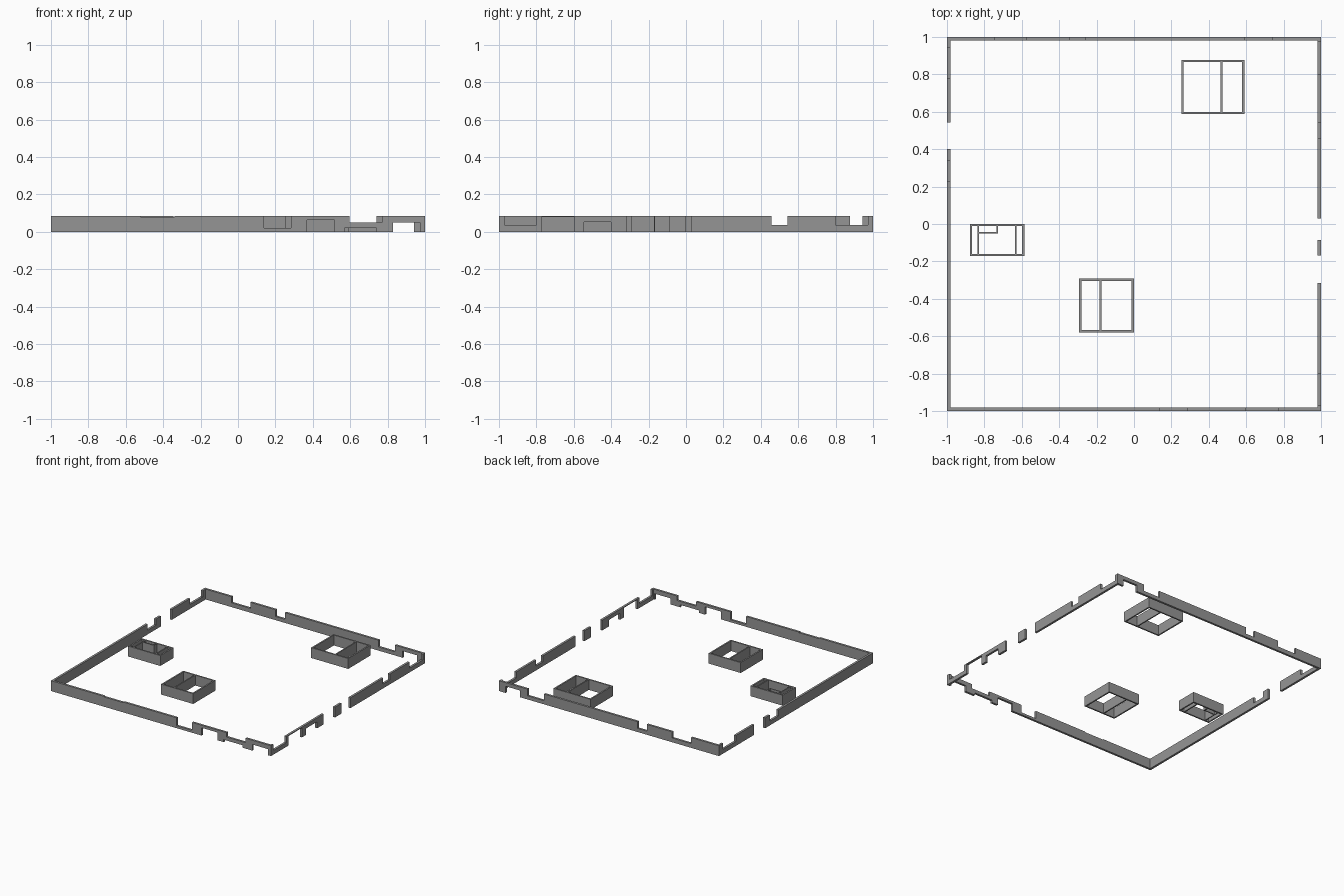
import bpy, bmesh

if "Cube" in bpy.data.objects:
    bpy.data.objects.remove(bpy.data.objects["Cube"])

H = 0.085      # wall height
T = 0.018      # boundary wall thickness
R = 0.012      # room wall thickness

# Dark grey shared by all walls
dark = bpy.data.materials.new("dark_grey")
dark.diffuse_color = (0.3, 0.3, 0.3, 1)
dark.use_nodes = True
dark.node_tree.nodes["Principled BSDF"].inputs["Base Color"].default_value = dark.diffuse_color


def add_object(name, bm):
    bmesh.ops.recalc_face_normals(bm, faces=bm.faces)
    me = bpy.data.meshes.new(name)
    bm.to_mesh(me)
    bm.free()
    me.materials.append(dark)
    ob = bpy.data.objects.new(name, me)
    bpy.context.collection.objects.link(ob)
    return ob


def box(bm, x0, x1, y0, y1, z0=0.0, z1=H):
    vs = bmesh.ops.create_cube(bm, size=1)["verts"]
    for v in vs:
        v.co.x = x0 if v.co.x < 0 else x1
        v.co.y = y0 if v.co.y < 0 else y1
        v.co.z = z0 if v.co.z < 0 else z1


def ring(bm, x0, x1, y0, y1, t):
    """Closed rectangular wall, open above and below."""
    loops = []
    for d in (0, t):
        for z in (0, H):
            loops.append([bm.verts.new(p) for p in (
                (x0 + d, y0 + d, z), (x1 - d, y0 + d, z),
                (x1 - d, y1 - d, z), (x0 + d, y1 - d, z))])
    ob, ot, ib, it = loops
    for a, b in ((ob, ot), (ot, it), (it, ib), (ib, ob)):
        for i in range(4):
            j = (i + 1) % 4
            bm.faces.new((a[i], a[j], b[j], b[i]))


# Openings per side: start, end, bottom, top
LO, HI = -0.05, 0.15
openings = {
    "front": [(-0.52, -0.34, 0.08, HI), (0.14, 0.283, 0.02, HI),
              (0.37, 0.515, LO, 0.064), (0.57, 0.74, LO, 0.02),
              (0.595, 0.77, 0.049, HI), (0.83, 0.972, LO, 0.05)],
    "back": [(-0.747, -0.575, 0.035, HI), (-0.345, -0.26, 0.03, HI),
             (0.59, 0.74, 0.03, HI), (0.81, 0.94, LO, 0.055)],
    "left": [(0.23, 0.34, 0.035, HI), (0.40, 0.543, LO, HI),
             (0.78, 0.945, 0.036, HI)],
    "right": [(-0.97, -0.80, 0.035, HI), (-0.772, -0.597, LO, 0.078),
              (-0.545, -0.40, LO, 0.053), (-0.315, -0.168, LO, HI),
              (-0.085, 0.03, LO, HI), (0.457, 0.542, 0.036, HI),
              (0.80, 0.972, 0.036, HI)],
}

# Boundary wall with openings cut through
bm = bmesh.new()
ring(bm, -1, 1, -1, 1, T)
wall = add_object("boundary_wall", bm)

bm = bmesh.new()
for side, cuts in openings.items():
    s = -1 if side in ("front", "left") else 1
    # stop just past the inner face so corners stay intact
    n0, n1 = sorted((s * (1 - T - 0.004), s * 1.05))
    for a, b, z0, z1 in cuts:
        if side in ("front", "back"):
            box(bm, a, b, n0, n1, z0, z1)
        else:
            box(bm, n0, n1, a, b, z0, z1)
cutter = add_object("opening_cutter", bm)
cutter.hide_render = True

mod = wall.modifiers.new("openings", "BOOLEAN")
mod.operation = "DIFFERENCE"
mod.solver = "EXACT"
mod.object = cutter
bpy.context.view_layer.objects.active = wall
bpy.ops.object.modifier_apply(modifier=mod.name)
bpy.data.objects.remove(cutter)


# Small room blocks: outer ring plus partition walls
def room(name, x0, x1, y0, y1, partitions):
    bm = bmesh.new()
    ring(bm, x0, x1, y0, y1, R)
    for p in partitions:
        box(bm, *p)
    add_object(name, bm)


room("room_block_back", 0.253, 0.590, 0.588, 0.878,
     [(0.463, 0.473, 0.600, 0.866)])
room("room_block_left", -0.878, -0.586, -0.172, 0.0,
     [(-0.838, -0.830, -0.160, -0.012), (-0.637, -0.627, -0.160, -0.012),
      (-0.830, -0.728, -0.052, -0.044), (-0.736, -0.728, -0.044, -0.012)])
room("room_block_front", -0.293, -0.001, -0.580, -0.292,
     [(-0.185, -0.175, -0.568, -0.304)])
